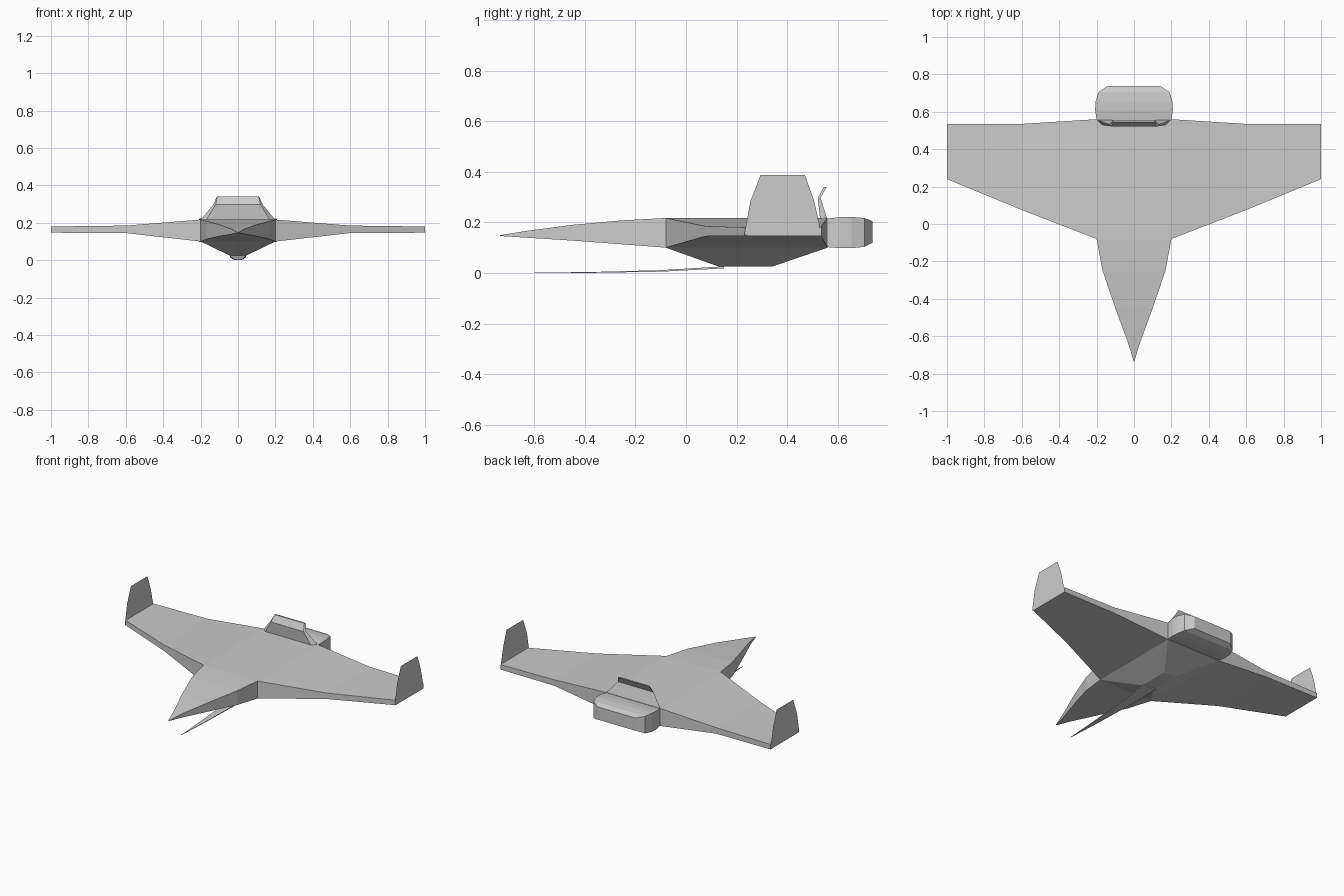
import bpy, bmesh

if "Cube" in bpy.data.objects:
    bpy.data.objects.remove(bpy.data.objects["Cube"])

grey = bpy.data.materials.new("hull_grey")
grey.diffuse_color = (0.6, 0.6, 0.6, 1)
grey.use_nodes = True
grey.node_tree.nodes["Principled BSDF"].inputs["Base Color"].default_value = grey.diffuse_color


def finish(name, bm):
    me = bpy.data.meshes.new(name)
    bm.to_mesh(me)
    bm.free()
    me.materials.append(grey)
    ob = bpy.data.objects.new(name, me)
    bpy.context.collection.objects.link(ob)
    return ob


def loft(name, rings):
    """Skin a closed solid through rings with equal point counts."""
    bm = bmesh.new()
    rows = [[bm.verts.new(p) for p in r] for r in rings]
    n = len(rows[0])
    for a, b in zip(rows, rows[1:]):
        for i in range(n):
            j = (i + 1) % n
            bm.faces.new((a[i], a[j], b[j], b[i]))
    bm.faces.new(rows[0])
    bm.faces.new(rows[-1])
    bmesh.ops.recalc_face_normals(bm, faces=bm.faces)
    return finish(name, bm)


def ring_y(y, w, z0, z1):
    return [(-w, y, z0), (w, y, z0), (w, y, z1), (-w, y, z1)]


def ring_x(x, y0, y1, z0, z1):
    return [(x, y0, z0), (x, y1, z0), (x, y1, z1), (x, y0, z1)]


def ring_z(z, wf, wb, y0, y1):
    return [(-wf, y0, z), (wf, y0, z), (wb, y1, z), (-wb, y1, z)]


# Wing and centre body, lofted tip to tip
half = [(0.2, -0.08, 0.56, 0.10, 0.217),
        (0.6, 0.075, 0.535, 0.145, 0.185),
        (1.0, 0.24, 0.535, 0.147, 0.18)]
sections = [(-s[0],) + s[1:] for s in reversed(half)] + half
loft("wing", [ring_x(*s) for s in sections])

# Pointed nose
loft("nose", [ring_y(*s) for s in [
    (-0.735, 0.002, 0.146, 0.149), (-0.64, 0.03, 0.14, 0.165),
    (-0.45, 0.10, 0.128, 0.19), (-0.25, 0.168, 0.113, 0.208),
    (-0.08, 0.2, 0.10, 0.217)]])

# Tapered belly
loft("belly", [ring_z(0.10, 0.2, 0.2, -0.08, 0.56),
               ring_z(0.025, 0.045, 0.045, 0.13, 0.34)])

# Long thin blade under the nose
loft("lower_spike", [ring_y(*s) for s in [
    (-0.6, 0.001, 0.0, 0.002), (-0.4, 0.013, 0.0, 0.003),
    (-0.1, 0.03, 0.005, 0.011), (0.15, 0.044, 0.018, 0.026)]])

# Rear engine block with rounded outline
loft("engine", [ring_y(*s) for s in [
    (0.56, 0.2, 0.102, 0.215), (0.61, 0.208, 0.098, 0.221),
    (0.655, 0.205, 0.098, 0.222), (0.705, 0.19, 0.103, 0.217),
    (0.738, 0.14, 0.12, 0.205)]])

# Bent spoiler in front of the engine
loft("spoiler", [ring_z(0.215, 0.17, 0.2, 0.53, 0.558),
                 ring_z(0.297, 0.12, 0.132, 0.521, 0.532),
                 ring_z(0.34, 0.11, 0.113, 0.545, 0.556)])

# Paper-thin winglets at both tips
profile = [(0.23, 0.15), (0.53, 0.15), (0.528, 0.19), (0.505, 0.29),
           (0.47, 0.388), (0.295, 0.388), (0.255, 0.285)]
for side, s in (("left", -1), ("right", 1)):
    bm = bmesh.new()
    pts = profile if s > 0 else profile[::-1]
    bm.faces.new([bm.verts.new((s, y, z)) for y, z in pts])
    finish(side + "_winglet", bm)
